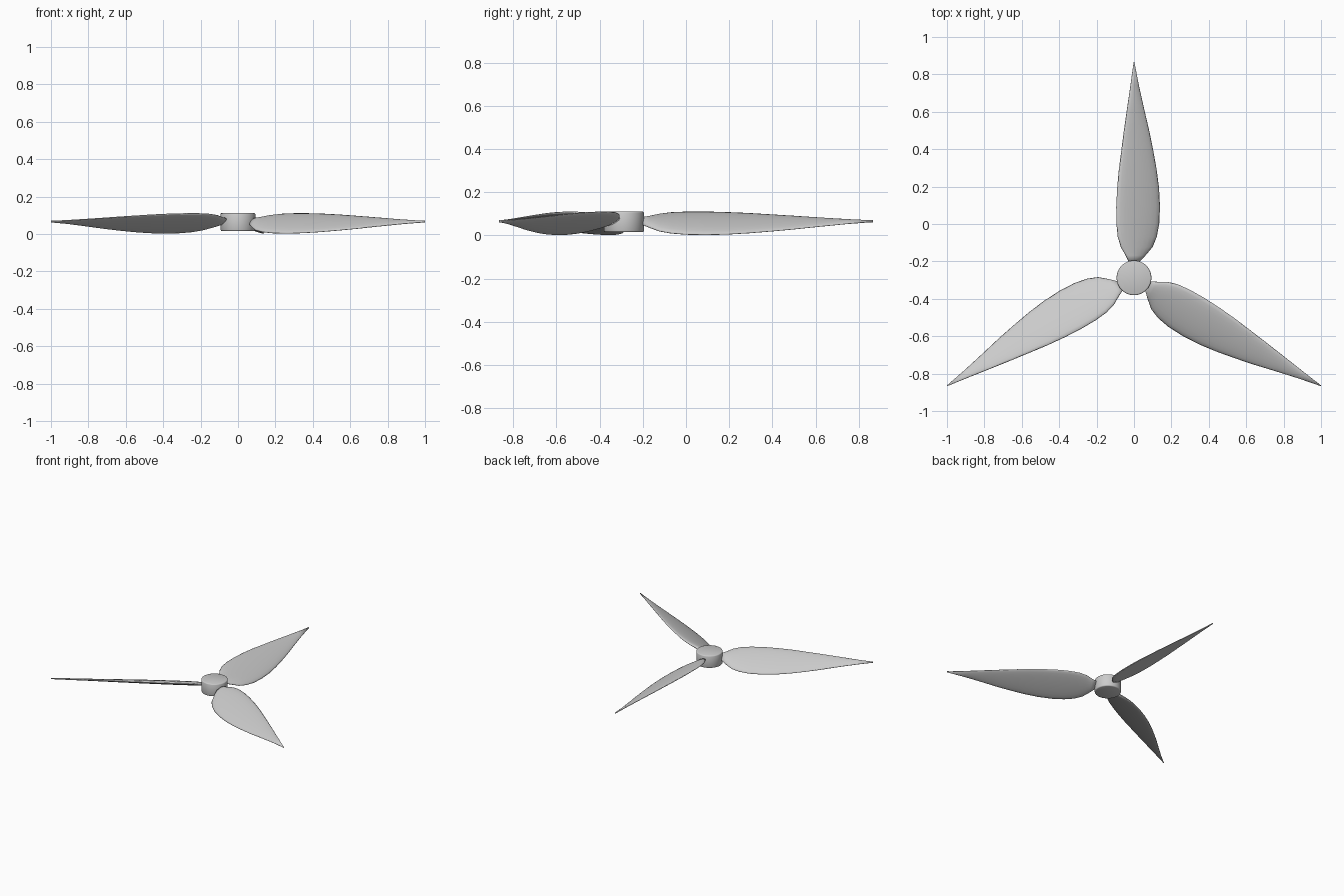
import bpy, bmesh
from math import sin, cos, pi, radians, tan
from mathutils import Matrix, Vector

if "Cube" in bpy.data.objects:
    bpy.data.objects.remove(bpy.data.objects["Cube"])

CENTRE = Vector((0, -0.288, 0))
MID_Z = 0.065
PITCH = tan(radians(24))


def finish(bm, name):
    bmesh.ops.recalc_face_normals(bm, faces=bm.faces)
    mesh = bpy.data.meshes.new(name)
    bm.to_mesh(mesh)
    bm.free()
    for p in mesh.polygons:
        p.use_smooth = True
    obj = bpy.data.objects.new(name, mesh)
    bpy.context.collection.objects.link(obj)
    return obj


# Hub: short cylinder with slightly eased rims, smooth all over
bm = bmesh.new()
bmesh.ops.create_cone(bm, cap_ends=True, segments=48, radius1=0.093,
                      radius2=0.093, depth=0.096)
rims = [e for e in bm.edges if abs(e.verts[0].co.z - e.verts[1].co.z) < 1e-5]
bmesh.ops.bevel(bm, geom=rims, offset=0.007, segments=2, affect='EDGES', profile=0.5)
hub = finish(bm, "hub")
hub.location = CENTRE + Vector((0, 0, 0.063))

# Blade stations: radius, raised edge x, lowered edge x, thickness
STATIONS = [
    (0.085, -0.028, 0.028, 0.026),
    (0.12, -0.045, 0.062, 0.030),
    (0.165, -0.071, 0.100, 0.032),
    (0.22, -0.087, 0.122, 0.033),
    (0.29, -0.094, 0.135, 0.033),
    (0.38, -0.095, 0.139, 0.032),
    (0.48, -0.090, 0.134, 0.030),
    (0.58, -0.081, 0.121, 0.027),
    (0.68, -0.068, 0.103, 0.024),
    (0.78, -0.055, 0.083, 0.020),
    (0.90, -0.038, 0.055, 0.016),
    (1.03, -0.019, 0.026, 0.013),
    (1.154, -0.002, 0.002, 0.010),
]
SIDES = 20


def blade(name, angle):
    bm = bmesh.new()
    rings = []
    for r, hi, lo, thick in STATIONS:
        ring = []
        for i in range(SIDES):
            a = 2 * pi * i / SIDES
            x = (hi + lo) / 2 + (lo - hi) / 2 * cos(a)
            # fuller upper surface, flatter underside
            t = thick * (0.6 if sin(a) > 0 else 0.4) * sin(a)
            ring.append(bm.verts.new((x, r, MID_Z - x * PITCH + t)))
        rings.append(ring)
    for a, b in zip(rings, rings[1:]):
        for i in range(SIDES):
            j = (i + 1) % SIDES
            bm.faces.new((a[i], a[j], b[j], b[i]))
    bm.faces.new(rings[0])
    bm.faces.new(rings[-1])
    bm.transform(Matrix.Translation(CENTRE) @ Matrix.Rotation(angle, 4, 'Z'))
    return finish(bm, name)


# Three identical pitched blades around the hub
for k in range(3):
    blade(f"blade_{k + 1}", 2 * pi * k / 3)
